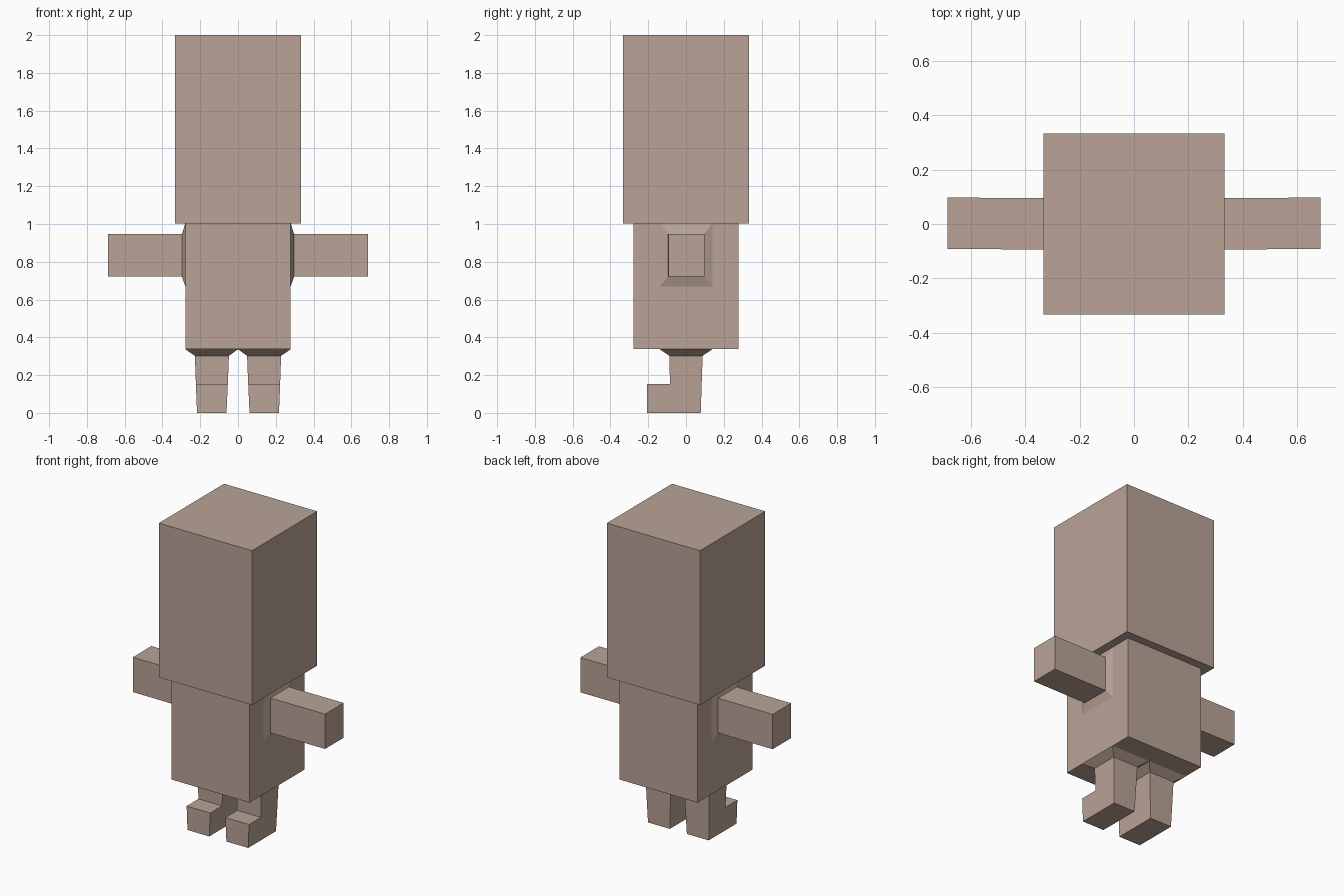
import bpy, bmesh
from mathutils import Vector

if "Cube" in bpy.data.objects:
    bpy.data.objects.remove(bpy.data.objects["Cube"])

brown = bpy.data.materials.new("brown")
brown.diffuse_color = (0.49, 0.37, 0.31, 1)
brown.use_nodes = True
brown.node_tree.nodes["Principled BSDF"].inputs["Base Color"].default_value = brown.diffuse_color


def finish(name, bm, mirror=False):
    bmesh.ops.recalc_face_normals(bm, faces=bm.faces[:])
    mesh = bpy.data.meshes.new(name)
    bm.to_mesh(mesh)
    bm.free()
    mesh.materials.append(brown)
    ob = bpy.data.objects.new(name, mesh)
    bpy.context.collection.objects.link(ob)
    if mirror:
        mod = ob.modifiers.new("Mirror", 'MIRROR')
        mod.use_mirror_merge = False
    return ob


def box(name, half, z0, z1):
    bm = bmesh.new()
    bmesh.ops.create_cube(bm, size=1)
    bmesh.ops.scale(bm, vec=(half * 2, half * 2, z1 - z0), verts=bm.verts)
    bmesh.ops.translate(bm, vec=(0, 0, (z0 + z1) / 2), verts=bm.verts)
    return finish(name, bm)


def loft(sections, place):
    """Skin rectangles (t, a0, a1, b0, b1); open where it meets the torso."""
    bm = bmesh.new()
    rings = []
    for t, a0, a1, b0, b1 in sections:
        corners = [(a0, b0), (a1, b0), (a1, b1), (a0, b1)]
        rings.append([bm.verts.new(place(t, a, b)) for a, b in corners])
    for r, s in zip(rings, rings[1:]):
        for i in range(4):
            j = (i + 1) % 4
            bm.faces.new((r[i], r[j], s[j], s[i]))
    bm.faces.new(rings[-1])
    return bm


# Head and torso blocks
box("head", 0.333, 1.003, 2.0)
box("torso", 0.279, 0.337, 1.003)

# Arms: flared shoulder, then a straight block (sections along x)
arm = loft([(0.279, -0.139, 0.139, 0.67, 1.003),
            (0.297, -0.094, 0.096, 0.722, 0.947),
            (0.687, -0.092, 0.097, 0.722, 0.947)],
           lambda t, a, b: (t, a, b))
finish("arms", arm, mirror=True)

# Legs: flared hip, tapering shin (sections along z)
leg = loft([(0.337, 0.0, 0.279, -0.139, 0.139),
            (0.302, 0.048, 0.228, -0.088, 0.088),
            (0.153, 0.054, 0.223, -0.085, 0.083),
            (0.0, 0.061, 0.217, -0.08, 0.078)],
           lambda t, a, b: (a, b, t))

# Feet: pull the front of the lowest leg segment forward
front = min(leg.faces, key=lambda f: (f.calc_center_median()
                                      - Vector((0.14, -0.083, 0.077))).length)
toe = bmesh.ops.extrude_discrete_faces(leg, faces=[front])['faces'][0]
for v in toe.verts:
    v.co.y = -0.206
finish("legs", leg, mirror=True)
